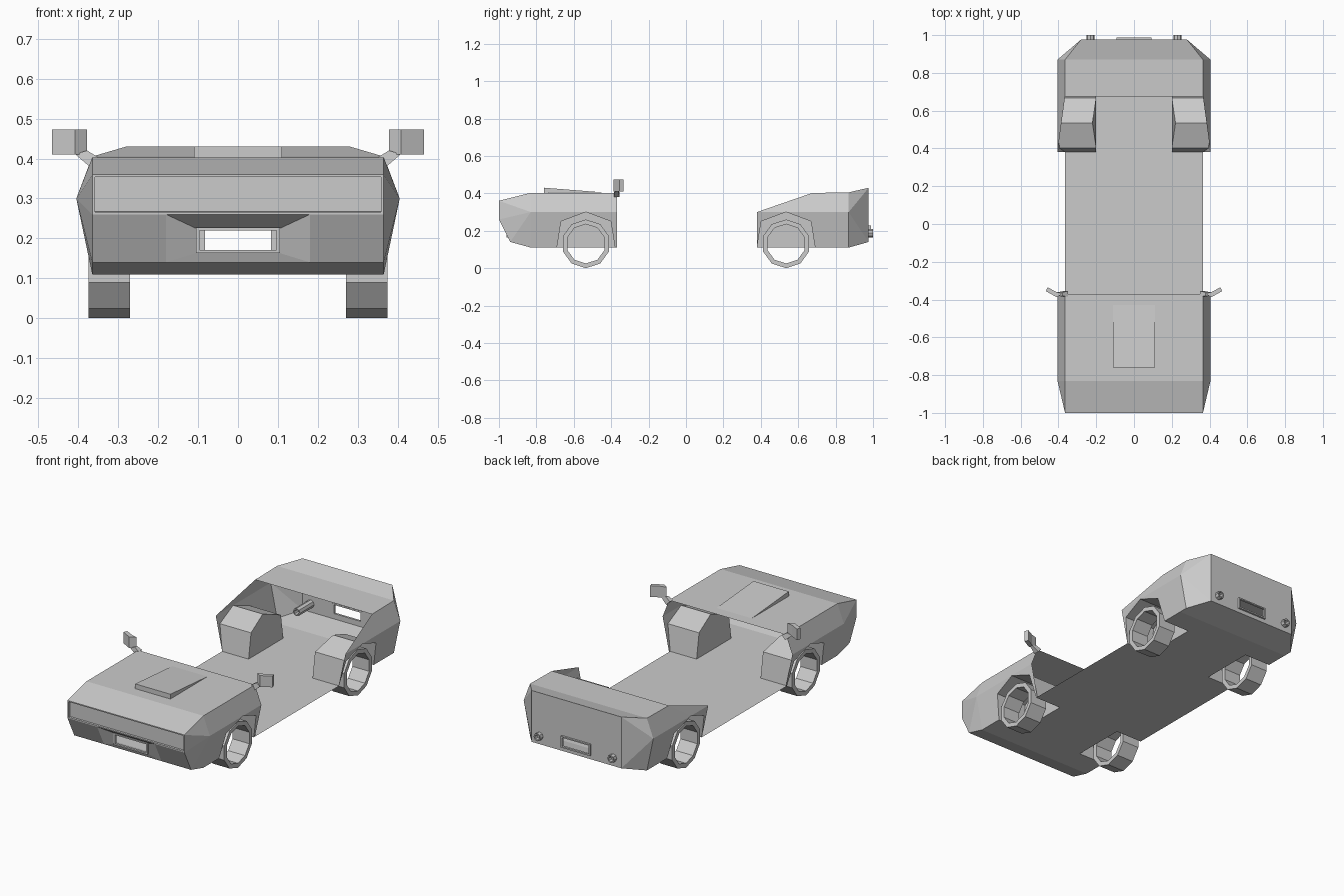
import bpy, bmesh, math

if "Cube" in bpy.data.objects:
    bpy.data.objects.remove(bpy.data.objects["Cube"])

FRONT, REAR = -0.535, 0.535      # axle positions
W = 0.365                        # half width at sill and deck


def obj_from(bm, name, mirror=False):
    bmesh.ops.remove_doubles(bm, verts=bm.verts, dist=0.0005)
    bmesh.ops.recalc_face_normals(bm, faces=bm.faces)
    me = bpy.data.meshes.new(name)
    bm.to_mesh(me)
    bm.free()
    ob = bpy.data.objects.new(name, me)
    bpy.context.collection.objects.link(ob)
    if mirror:
        m = ob.modifiers.new("mirror", 'MIRROR')
        m.merge_threshold = 0.0005
    return ob


def panels(name, polys, mirror=True):
    bm = bmesh.new()
    for p in polys:
        bm.faces.new([bm.verts.new(v) for v in p])
    return obj_from(bm, name, mirror)


def side(y, z):
    """Point on the flank, which leans out to a crease at z 0.30."""
    x = W + 0.04 * (z - 0.11) / 0.19 if z <= 0.3 else W + 0.04 * (0.4 - z) / 0.1
    return (x, y, z)


def arch(c):
    """Wheel arch outline as (y, z), front to back."""
    return [(c + dy, z) for dy, z in
            ((-0.155, 0.11), (-0.133, 0.25), (0, 0.3), (0.133, 0.25), (0.155, 0.11))]


def extrude_plan(name, plan, z0, z1):
    lo = [(x, y, z0) for x, y in plan]
    hi = [(x, y, z1) for x, y in plan]
    n = len(plan)
    walls = [[lo[i], lo[(i + 1) % n], hi[(i + 1) % n], hi[i]] for i in range(n)]
    return panels(name, [lo, hi] + walls)


def tube(name, c, axis, r_out, r_in, half, n):
    """Hollow cylinder along x or y, mirrored to the other side."""
    rings = []
    for r, d in ((r_out, -half), (r_out, half), (r_in, half), (r_in, -half)):
        ring = []
        for i in range(n):
            a = 2 * math.pi * i / n
            u, v = r * math.sin(a), r * math.cos(a)
            off = (d, u, v) if axis == 'x' else (u, d, v)
            ring.append(tuple(c[k] + off[k] for k in range(3)))
        rings.append(ring)
    quads = [[rings[k][i], rings[k][(i + 1) % n],
              rings[(k + 1) % 4][(i + 1) % n], rings[(k + 1) % 4][i]]
             for k in range(4) for i in range(n)]
    return panels(name, quads)


def rect(hw, y, z0, z1):
    return [(-hw, y, z0), (hw, y, z0), (hw, y, z1), (-hw, y, z1)]


def ring_faces(a, b):
    n = len(a)
    return [[a[i], a[(i + 1) % n], b[(i + 1) % n], b[i]] for i in range(n)]


# front body: hood, flanks and lower nose edge
A, B, C, D = (W, -1, 0.36), (W, -1, 0.26), (W, -0.94, 0.14), (W, -0.83, 0.11)
M, T, E = side(-0.83, 0.3), (W, -0.83, 0.403), (W, -0.37, 0.403)
fa = [side(*p) for p in arch(FRONT)]


def mid(p):
    return (0, p[1], p[2])


panels("front_body", [
    [mid(A), A, T, mid(T)], [mid(T), T, E, mid(E)],
    [A, M, T], [A, B, M], [B, C, M], [C, D, M],
    [D, fa[0], fa[1], fa[2], M],
    [fa[2], fa[3], fa[4], side(-0.37, 0.11), side(-0.37, 0.3)],
    [M, fa[2], side(-0.37, 0.3), E, T],
    [mid(C), C, D, mid(D)]])

# recessed lamp panel across the nose
bm = bmesh.new()
f = bm.faces.new([bm.verts.new(v) for v in rect(W, -1, 0.26, 0.36)])
bm.normal_update()
bmesh.ops.inset_individual(bm, faces=[f], thickness=0.009, depth=0)
bmesh.ops.inset_individual(bm, faces=[f], thickness=0.0005, depth=-0.012)
obj_from(bm, "lamp_panel")

# lower nose with the scooped plate opening
outer = [(-0.18, -0.94, 0.14), (0.18, -0.94, 0.14), (0.18, -1, 0.26), (-0.18, -1, 0.26)]
hole = rect(0.105, -0.95, 0.163, 0.225)
panels("front_valance", ring_faces(outer, hole) + [
    [outer[1], C, B, outer[2]],
    [outer[0], outer[3], (-W, -1, 0.26), (-W, -0.94, 0.14)]], False)

# rear body: quarter panels, deck, chamfered corners
ra = [side(*p) for p in arch(REAR)]
K0, K1, K2 = side(0.87, 0.11), side(0.87, 0.3), (W, 0.87, 0.405)
L0, L2 = (0.28, 0.977, 0.14), (0.28, 0.977, 0.43)
S, P = side(0.38, 0.3), (W, 0.675, 0.402)
F = (W, 0.82, 0.11)
panels("rear_body", [
    [ra[0], ra[1], ra[2], S],
    [ra[2], ra[3], ra[4], F, K0, K1],
    [S, ra[2], P], [ra[2], K1, K2, P],
    [mid(P), P, K2, mid(K2)], [mid(K2), K2, L2, mid(L2)],
    [K0, L0, K1], [K1, L0, L2], [K1, L2, K2],
    [mid(F), F, K0, L0, mid(L0)]])
panels("rear_panel", ring_faces(rect(0.28, 0.977, 0.14, 0.43),
                                rect(0.09, 0.977, 0.165, 0.225)), False)

# plate frames
for name, hw, y in (("front_plate_frame", 0.105, -0.953), ("rear_plate_frame", 0.092, 0.982)):
    ob = panels(name, ring_faces(rect(hw, y, 0.163, 0.227),
                                 rect(hw - 0.009, y, 0.171, 0.22)), False)
    s = ob.modifiers.new("thickness", 'SOLIDIFY')
    s.thickness, s.offset = 0.012, 0

# floor pan with wheel cut-outs
floor = [[(0, y0, 0.11), (x, y0, 0.11), (x, y1, 0.11), (0, y1, 0.11)]
         for x, y0, y1 in ((W, -0.83, -0.69), (0.2, -0.69, -0.38), (W, -0.38, 0.38),
                           (0.2, 0.38, 0.69), (W, 0.69, 0.82))]
panels("floor", floor)

# wheel wells and wheels
for tag, c in (("front", FRONT), ("rear", REAR)):
    out = [side(*p) for p in arch(c)]
    inn = [(0.22 if z > 0.29 else 0.2, y, z) for y, z in arch(c)]
    panels(tag + "_wheel_well",
           [[out[i], out[i + 1], inn[i + 1], inn[i]] for i in range(4)] + [inn])
    tube(tag + "_wheels", (0.3225, c, 0.13), 'x', 0.13, 0.105, 0.0525, 10)

# hood scoop wedge
p = [(0.11, -0.76, 0.403), (0.11, -0.76, 0.43), (0.11, -0.43, 0.404)]
panels("hood_scoop", [p, [p[0], p[1], mid(p[1]), mid(p[0])],
                      [p[1], p[2], mid(p[2]), mid(p[1])]])

# tailpipes
tube("tailpipes", (0.23, 0.925, 0.187), 'y', 0.022, 0.015, 0.075, 8)

# door mirrors and their stalks
extrude_plan("mirror_heads", [(0.378, -0.368), (0.408, -0.388), (0.466, -0.356),
                              (0.458, -0.335), (0.41, -0.36)], 0.41, 0.473)
lo = [(0.35, -0.385, 0.403), (0.372, -0.385, 0.38), (0.372, -0.355, 0.38), (0.35, -0.355, 0.403)]
hi = [(0.378, -0.38, 0.42), (0.408, -0.38, 0.411), (0.408, -0.362, 0.411), (0.378, -0.362, 0.42)]
panels("mirror_stalks", ring_faces(lo, hi) + [lo, hi])
